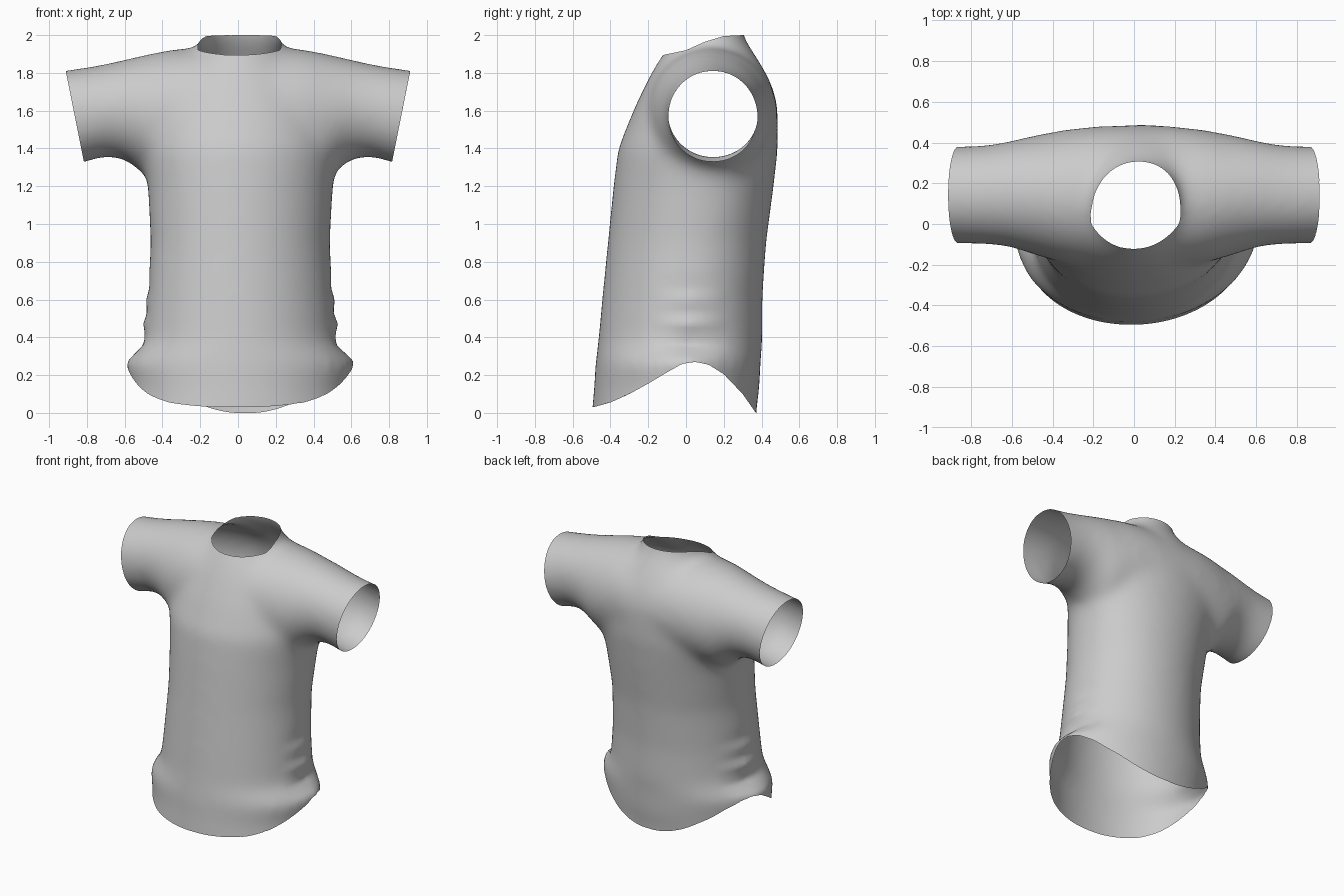
import bpy
import bmesh
from math import sin, cos, pi

SIDES = 64
CENTRE = 0.012   # the body hangs slightly to its left
TWIST = 0.06     # and leans a little from front to back


def remove_default_cube():
    cube = bpy.data.objects.get("Cube")
    if cube:
        bpy.data.objects.remove(cube, do_unlink=True)


def sample(table, t):
    """Value at t in a table of (position, value) pairs."""
    if t <= table[0][0]:
        return table[0][1]
    for (t0, v0), (t1, v1) in zip(table, table[1:]):
        if t <= t1:
            return v0 + (v1 - v0) * (t - t0) / (t1 - t0)
    return table[-1][1]


def loft(bm, rings):
    """Closed tube through a list of rings of points."""
    loops = [[bm.verts.new(p) for p in ring] for ring in rings]
    for low, high in zip(loops, loops[1:]):
        for i in range(SIDES):
            j = (i + 1) % SIDES
            bm.faces.new((low[i], low[j], high[j], high[i]))
    bm.faces.new(loops[0][::-1])
    bm.faces.new(loops[-1])


def torso_ring(z, half_width, front, back):
    """Oval section whose back is squared off towards the shoulder blades."""
    mid, depth = (front + back) / 2, (back - front) / 2
    ring = []
    for i in range(SIDES):
        a = 2 * pi * i / SIDES
        s = sin(a)
        if s > 0:
            s **= sample(BACK_POWER, z)
        x = CENTRE + half_width * cos(a) + TWIST * depth * s
        ring.append((x, mid + depth * s, z))
    return ring


def sleeve_ring(x, front, back, bottom, top):
    y, z = (front + back) / 2, (bottom + top) / 2
    angles = [2 * pi * i / SIDES for i in range(SIDES)]
    return [(x, y + (back - front) / 2 * cos(a), z + (top - bottom) / 2 * sin(a))
            for a in angles]


def trim(bm, keep):
    """Cut the surface cleanly where keep() is zero and drop the negative side."""
    value = {v: keep(v.co) for v in bm.verts}
    cut = []
    for edge in list(bm.edges):
        a, b = edge.verts
        if value[a] * value[b] < 0:
            fac = value[a] / (value[a] - value[b])
            cut.append(bmesh.utils.edge_split(edge, a, fac)[1])
    bmesh.ops.connect_verts(bm, verts=cut)
    waste = [f for f in bm.faces if sum(value.get(v, 0) for v in f.verts) < 0]
    bmesh.ops.delete(bm, geom=waste, context='FACES')


# Torso sections: height, half width, front, back
TORSO = [
    (-0.3, 0.6, -0.52, 0.355),
    (0.03, 0.58, -0.497, 0.375),
    (0.13, 0.57, -0.487, 0.39),
    (0.26, 0.6, -0.48, 0.395),
    (0.38, 0.51, -0.465, 0.405),
    (0.6, 0.492, -0.445, 0.405),
    (0.9, 0.475, -0.415, 0.425),
    (1.2, 0.49, -0.385, 0.465),
    (1.4, 0.515, -0.36, 0.487),
    (1.6, 0.49, -0.28, 0.487),
    (1.75, 0.42, -0.21, 0.45),
    (1.86, 0.3, -0.15, 0.39),
    (1.93, 0.225, -0.1, 0.345),
    (2.0, 0.2, -0.085, 0.305),
    (2.25, 0.195, -0.085, 0.27),
]
BACK_POWER = [(0.8, 1.0), (1.2, 0.86), (1.45, 0.72), (1.7, 0.75), (1.93, 1.0)]

# Sleeve sections from the middle outwards: x, front, back, bottom, top
SLEEVE = [
    (0.0, -0.22, 0.485, 1.25, 1.93),
    (0.2, -0.21, 0.48, 1.25, 1.935),
    (0.35, -0.19, 0.462, 1.24, 1.925),
    (0.48, -0.155, 0.437, 1.24, 1.9),
    (0.54, -0.135, 0.425, 1.3, 1.885),
    (0.62, -0.11, 0.405, 1.35, 1.867),
    (0.72, -0.1, 0.388, 1.355, 1.845),
    (0.82, -0.1, 0.382, 1.32, 1.828),
    (1.1, -0.09, 0.38, 1.28, 1.79),
]

# Edge lines by depth, and side folds by height
HEM = [(-0.49, 0.03), (-0.4, 0.055), (-0.3, 0.1), (-0.2, 0.155), (-0.1, 0.215),
       (-0.02, 0.26), (0.05, 0.27), (0.12, 0.255), (0.2, 0.205), (0.3, 0.1),
       (0.37, 0.0)]
COLLAR = [(-0.12, 1.895), (0.0, 1.92), (0.1, 1.965), (0.2, 1.995), (0.3, 2.0)]
FOLDS = [(0.2, 0.01), (0.28, 0.02), (0.36, -0.02), (0.42, 0.0), (0.47, 0.018),
         (0.53, 0.0), (0.6, 0.01), (0.66, -0.005), (0.75, 0.0)]

remove_default_cube()

# Rough solid: body column crossed by one tube running sleeve to sleeve
bm = bmesh.new()
loft(bm, [torso_ring(*section) for section in TORSO])
mirrored = [(-s[0],) + s[1:] for s in SLEEVE[:0:-1]]
loft(bm, [sleeve_ring(*section) for section in mirrored + SLEEVE])
bmesh.ops.recalc_face_normals(bm, faces=bm.faces)
mesh = bpy.data.meshes.new("shirt")
bm.to_mesh(mesh)
bm.free()
shirt = bpy.data.objects.new("shirt", mesh)
bpy.context.scene.collection.objects.link(shirt)

# Fuse into one skin and soften the underarms and shoulders
fuse = shirt.modifiers.new("fuse", 'REMESH')
fuse.mode = 'VOXEL'
fuse.voxel_size = 0.02
soften = shirt.modifiers.new("soften", 'SMOOTH')
soften.factor = 0.5
soften.iterations = 50
bpy.context.view_layer.update()
graph = bpy.context.evaluated_depsgraph_get()
skin = bpy.data.meshes.new_from_object(shirt.evaluated_get(graph))
shirt.modifiers.clear()
shirt.data = skin
skin.name = "shirt_skin"
bpy.data.meshes.remove(mesh)

# Cloth folds gathered on both sides above the hem
bm = bmesh.new()
bm.from_mesh(skin)
for v in bm.verts:
    if v.co.z < 0.75:
        weight = max(0.0, 1 - abs(v.co.y - 0.02) / 0.2)
        side = 1 if v.co.x > 0 else -1
        v.co.x += side * weight * sample(FOLDS, v.co.z)

# Open the hem, collar and slanted sleeve ends
trim(bm, lambda p: p.z - sample(HEM, p.y))
trim(bm, lambda p: sample(COLLAR, p.y) - p.z)
trim(bm, lambda p: 0.912 - 0.2 * (1.81 - p.z) - abs(p.x) if p.z > 1.2 else 1.0)
bmesh.ops.remove_doubles(bm, verts=bm.verts, dist=0.002)
for face in bm.faces:
    face.smooth = True
bm.to_mesh(skin)
bm.free()

# Plain grey cloth
cloth = bpy.data.materials.new("grey_cloth")
cloth.use_nodes = True
grey = (0.6, 0.6, 0.6, 1.0)
cloth.diffuse_color = grey
cloth.node_tree.nodes["Principled BSDF"].inputs["Base Color"].default_value = grey
skin.materials.clear()
skin.materials.append(cloth)
for polygon in skin.polygons:
    polygon.material_index = 0
